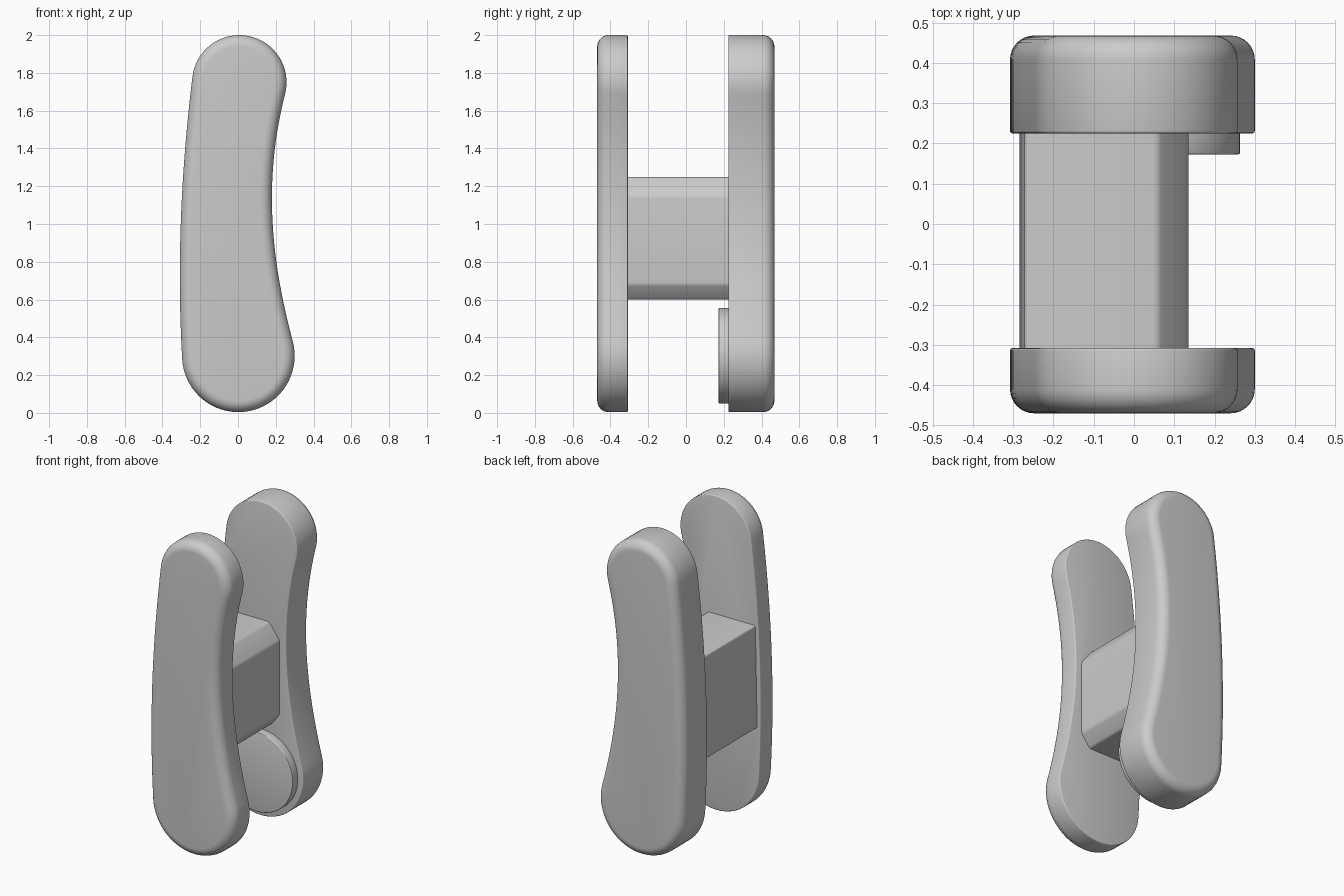
import bpy, bmesh
from math import sin, cos, pi, radians
from mathutils import Vector

if "Cube" in bpy.data.objects:
    bpy.data.objects.remove(bpy.data.objects["Cube"])


def arc(cx, cz, r, a0, a1, n):
    return [Vector((cx + r * cos(radians(a0 + (a1 - a0) * i / n)),
                    cz + r * sin(radians(a0 + (a1 - a0) * i / n)))) for i in range(n + 1)]


def bezier(p, c1, c2, q, n):
    c1, c2 = Vector(c1), Vector(c2)
    out = []
    for i in range(1, n):
        t = i / n
        s = 1 - t
        out.append(p * s**3 + c1 * 3 * s * s * t + c2 * 3 * s * t * t + q * t**3)
    return out


def inset(pts, d):
    # move every point inward along its normal (counter-clockwise outline)
    out = []
    for i, p in enumerate(pts):
        t = (pts[(i + 1) % len(pts)] - pts[i - 1]).normalized()
        out.append(p + Vector((-t.y, t.x)) * d)
    return out


def loft(name, pts, y_in, y_out, r_in, r_out, steps=8):
    """Extrude an x/z outline along y with rounded rims at both ends."""
    sign = 1 if y_out > y_in else -1
    levels = []
    for y, r, s, order in ((y_in, r_in, sign, range(3, -1, -1)),
                           (y_out, r_out, -sign, range(steps + 1))):
        n = len(order) - 1
        for k in order:
            a = pi / 2 * k / n
            levels.append((r * (1 - cos(a)), y + s * r * (1 - sin(a))))
    bm = bmesh.new()
    rings = [[bm.verts.new((p.x, y, p.y)) for p in inset(pts, d)] for d, y in levels]
    for a, b in zip(rings, rings[1:]):
        for i in range(len(a)):
            j = (i + 1) % len(a)
            bm.faces.new((a[i], a[j], b[j], b[i]))
    bm.faces.new(rings[0])
    bm.faces.new(rings[-1])
    bmesh.ops.recalc_face_normals(bm, faces=bm.faces)
    me = bpy.data.meshes.new(name)
    bm.to_mesh(me)
    bm.free()
    ob = bpy.data.objects.new(name, me)
    bpy.context.collection.objects.link(ob)
    bpy.ops.object.select_all(action='DESELECT')
    ob.select_set(True)
    bpy.context.view_layer.objects.active = ob
    bpy.ops.object.shade_smooth_by_angle(angle=radians(35))
    return ob


# Curved side plate outline: round ends joined by a bulging back and a hollow front
top = arc(0.007, 1.75, 0.25, -13, 172, 32)
bottom = arc(0.002, 0.302, 0.298, 183, 375, 36)
back_edge = bezier(top[-1], (-0.30, 1.30), (-0.325, 0.80), bottom[0], 24)
hollow_edge = bezier(bottom[-1], (0.15, 0.90), (0.15, 1.30), top[0], 24)
outline = top + back_edge + bottom + hollow_edge

# Thin front plate and thick back plate
loft("front_plate", outline, -0.308, -0.47, 0.006, 0.06)
loft("back_plate", outline, 0.225, 0.468, 0.006, 0.06)

# Connecting block with chamfered corners on its right side
block_outline = [(0.135, 0.68), (0.135, 1.15), (0.06, 1.25),
                 (-0.272, 1.25), (-0.285, 0.60), (0.075, 0.60)]
bm = bmesh.new()
ends = [[bm.verts.new((x, y, z)) for x, z in block_outline] for y in (-0.315, 0.23)]
for i in range(6):
    j = (i + 1) % 6
    bm.faces.new((ends[0][i], ends[0][j], ends[1][j], ends[1][i]))
bm.faces.new(ends[0])
bm.faces.new(ends[1])
bmesh.ops.recalc_face_normals(bm, faces=bm.faces)
long_edges = [e for e in bm.edges if abs(e.verts[0].co.y - e.verts[1].co.y) > 0.1]
bmesh.ops.bevel(bm, geom=long_edges, offset=0.012, segments=3, profile=0.5, affect='EDGES')
mesh = bpy.data.meshes.new("connecting_block")
bm.to_mesh(mesh)
bm.free()
block = bpy.data.objects.new("connecting_block", mesh)
bpy.context.collection.objects.link(block)
bpy.ops.object.select_all(action='DESELECT')
block.select_set(True)
bpy.context.view_layer.objects.active = block
bpy.ops.object.shade_smooth_by_angle(angle=radians(25))

# Round pad on the inner face of the back plate
loft("round_pad", arc(0.01, 0.302, 0.253, 0, 354.375, 63), 0.23, 0.173, 0.001, 0.004, 3)
